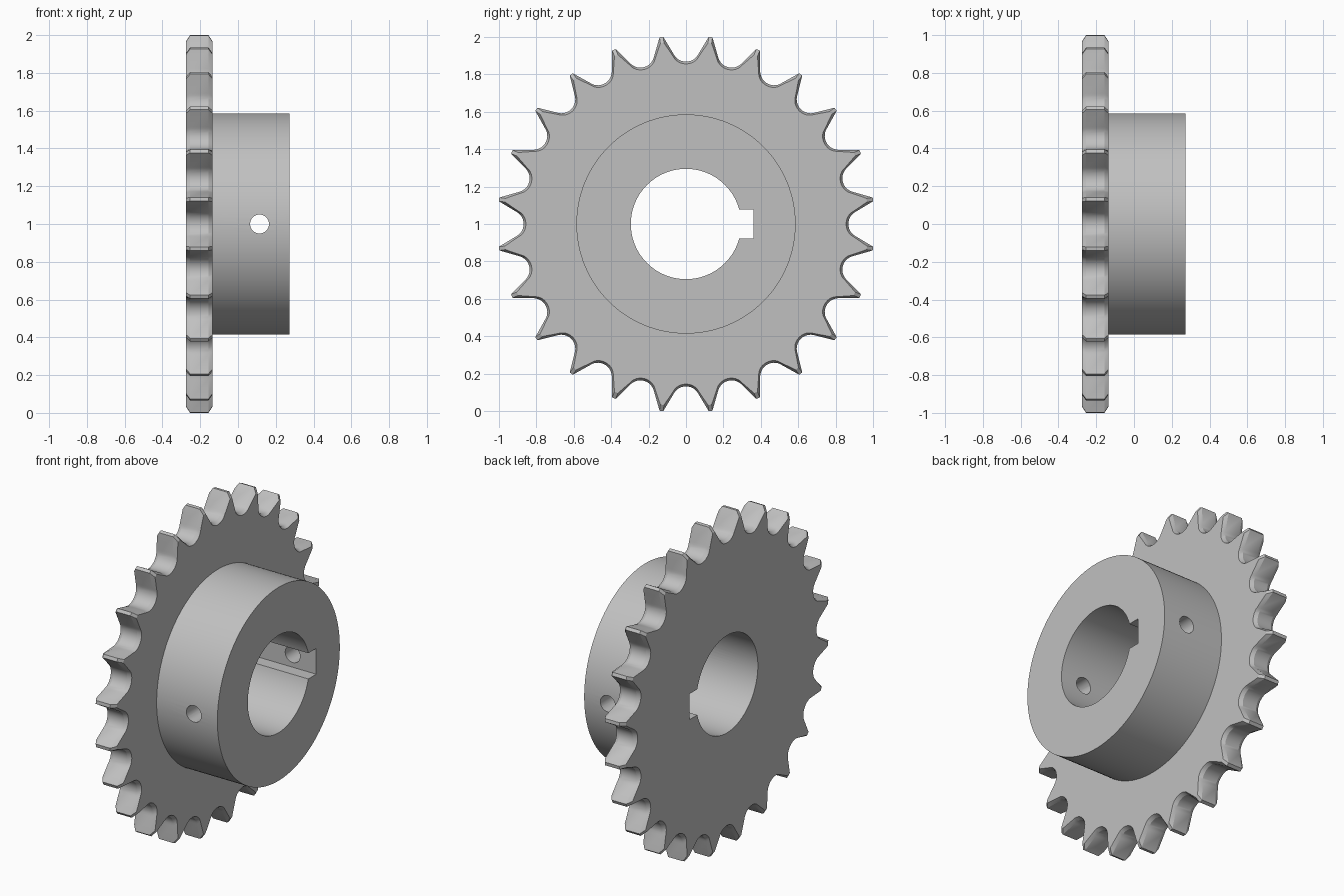
import bpy, bmesh, math
from mathutils import Matrix, Vector

cube = bpy.data.objects.get("Cube")
if cube:
    bpy.data.objects.remove(cube, do_unlink=True)

TEETH = 24
PITCH = 2 * math.pi / TEETH
AXIS_Z = 1.0
ROOT, TIP = 0.868, 1.008
ROLLER = 0.075
BACK, FACE, END = -0.275, -0.135, 0.272
CHAMFER = 0.022

steel = bpy.data.materials.new("grey steel")
steel.use_nodes = True
grey = (0.53, 0.53, 0.53, 1)
steel.diffuse_color = grey
steel.node_tree.nodes["Principled BSDF"].inputs["Base Color"].default_value = grey


def add_object(name, bm):
    bmesh.ops.recalc_face_normals(bm, faces=bm.faces)
    mesh = bpy.data.meshes.new(name)
    bm.to_mesh(mesh)
    bm.free()
    mesh.materials.append(steel)
    obj = bpy.data.objects.new(name, mesh)
    bpy.context.collection.objects.link(obj)
    return obj


def cylinder(name, radius, start, end, axis, sides):
    """Cylinder along 'X' or 'Y', centred on the shaft height."""
    bm = bmesh.new()
    bmesh.ops.create_cone(bm, cap_ends=True, segments=sides, radius1=radius,
                          radius2=radius, depth=end - start)
    turn = Matrix.Rotation(math.pi / 2, 4, 'Y' if axis == 'X' else 'X')
    bmesh.ops.transform(bm, matrix=turn, verts=bm.verts)
    obj = add_object(name, bm)
    obj.location = ((start + end) / 2, 0, AXIS_Z)
    return obj


def combine(target, other, operation):
    """Apply a boolean and discard the second body."""
    mod = target.modifiers.new("combine", 'BOOLEAN')
    mod.operation, mod.solver, mod.object = operation, 'EXACT', other
    other.hide_render = True
    bpy.ops.object.select_all(action='DESELECT')
    bpy.context.view_layer.objects.active = target
    target.select_set(True)
    bpy.ops.object.modifier_apply(modifier=mod.name)
    bpy.data.objects.remove(other, do_unlink=True)


# One gap between teeth in polar form: round seat, then straight flanks to the tips
seat = []
for i in range(15):
    a = math.radians(-65 + 130 * i / 14)
    u, v = ROLLER * math.sin(a), ROOT + ROLLER * (1 - math.cos(a))
    seat.append((math.atan2(u, v), math.hypot(u, v)))
tip_angle = PITCH / 2 - 0.01
gap = [(-tip_angle, TIP)] + seat + [(tip_angle, TIP)]
outline = [(k * PITCH + a, r) for k in range(TEETH) for a, r in gap]

# Toothed plate: full outline in the middle, chamfered toward both faces
bm = bmesh.new()
rings = []
for x, chamfered in ((BACK, True), (BACK + CHAMFER, False),
                     (FACE - CHAMFER, False), (FACE, True)):
    ring = []
    for a, r in outline:
        if chamfered:
            r -= 0.012 + 0.15 * (r - ROOT)
        ring.append(bm.verts.new((x, r * math.sin(a), AXIS_Z + r * math.cos(a))))
    rings.append(ring)
for low, high in zip(rings, rings[1:]):
    for i in range(len(low)):
        j = (i + 1) % len(low)
        bm.faces.new((low[i], low[j], high[j], high[i]))
bm.faces.new(rings[0])
bm.faces.new(rings[-1])
sprocket = add_object("sprocket_wheel", bm)

# Hub on one side of the plate
combine(sprocket, cylinder("hub", 0.586, -0.2, END, 'X', 128), 'UNION')

# Shaft bore
combine(sprocket, cylinder("bore_cutter", 0.295, -0.5, 0.5, 'X', 96), 'DIFFERENCE')

# Keyway
bm = bmesh.new()
bmesh.ops.create_cube(bm, size=1)
bmesh.ops.scale(bm, vec=Vector((1, 0.26, 0.156)), verts=bm.verts)
key = add_object("keyway_cutter", bm)
key.location = (0, 0.23, AXIS_Z)
combine(sprocket, key, 'DIFFERENCE')

# Set screw holes through both hub walls
screw = cylinder("screw_hole_cutter", 0.05, -0.8, 0.8, 'Y', 32)
screw.location.x = 0.114
combine(sprocket, screw, 'DIFFERENCE')

bpy.ops.object.shade_smooth_by_angle(angle=math.radians(25))
